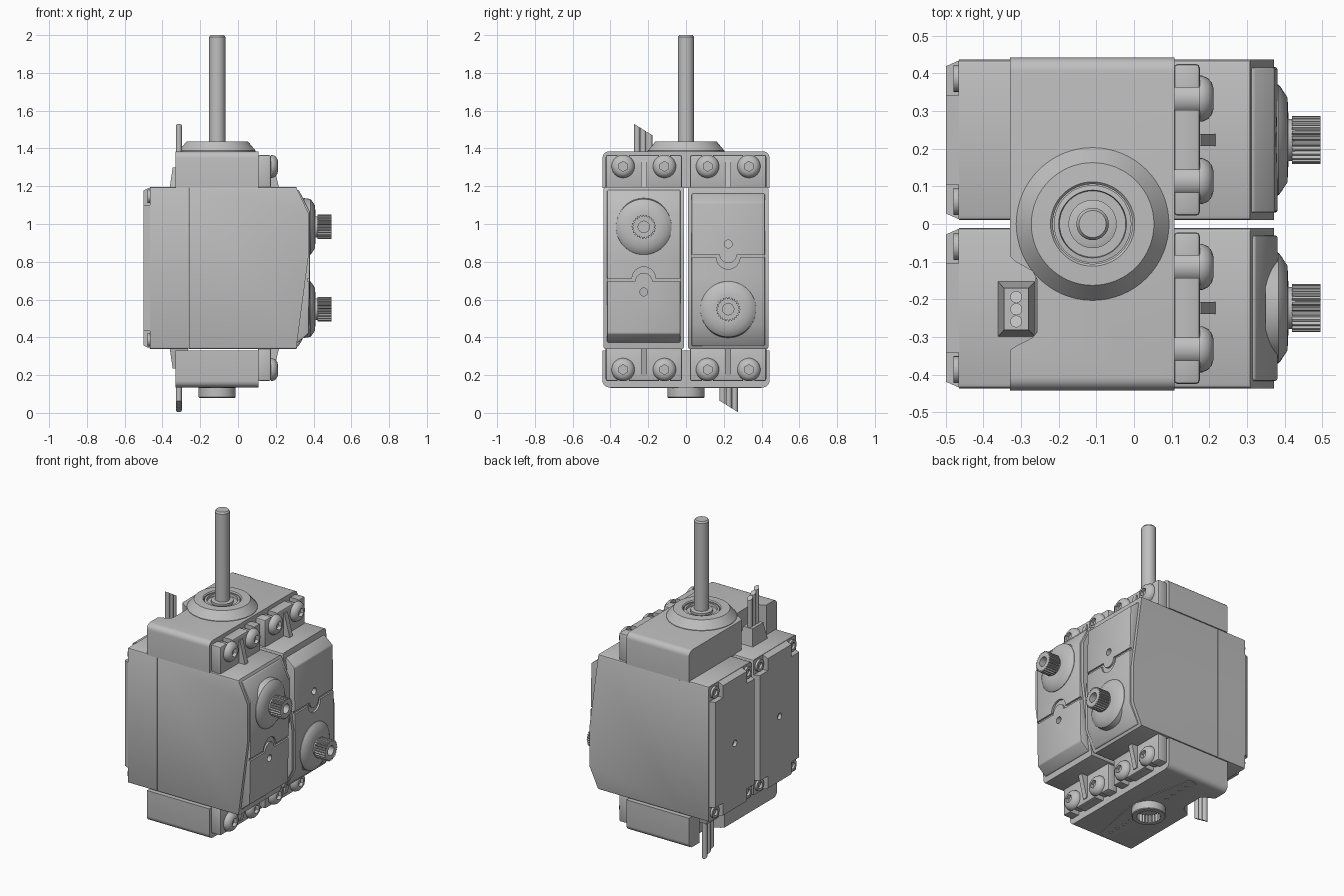
import bpy, bmesh, math
from mathutils import Matrix, Vector

if "Cube" in bpy.data.objects:
    bpy.data.objects.remove(bpy.data.objects["Cube"], do_unlink=True)

grey = bpy.data.materials.new("neutral grey")
grey.use_nodes = True
grey.diffuse_color = (0.52, 0.52, 0.52, 1)
grey.node_tree.nodes["Principled BSDF"].inputs["Base Color"].default_value = grey.diffuse_color

parts = []
MID = 0.767


def half_turn(z):
    """Half turn about the x axis at height z."""
    up = Matrix.Translation((0, 0, z))
    return up @ Matrix.Rotation(math.pi, 4, 'X') @ up.inverted()


def add(name, bm):
    bmesh.ops.recalc_face_normals(bm, faces=bm.faces)
    mesh = bpy.data.meshes.new(name)
    bm.to_mesh(mesh)
    bm.free()
    mesh.materials.append(grey)
    ob = bpy.data.objects.new(name, mesh)
    bpy.context.collection.objects.link(ob)
    parts.append(ob)
    return ob


def prism(name, pts, axis, lo, hi):
    """Extrude a 2D outline along an axis."""
    put = {'x': lambda p, h: (h, *p), 'y': lambda p, h: (p[0], h, p[1]),
           'z': lambda p, h: (*p, h)}[axis]
    bm = bmesh.new()
    rings = [[bm.verts.new(put(p, h)) for p in pts] for h in (lo, hi)]
    n = len(pts)
    bm.faces.new(rings[0])
    bm.faces.new(rings[1])
    for i in range(n):
        j = (i + 1) % n
        bm.faces.new((rings[0][i], rings[0][j], rings[1][j], rings[1][i]))
    return add(name, bm)


def box(name, x, y, z):
    return prism(name, [(x[0], y[0]), (x[1], y[0]), (x[1], y[1]), (x[0], y[1])], 'z', *z)


def turned(name, profile, centre, axis='z', n=48):
    """Closed lathe of (radius, height) points around an axis."""
    bm = bmesh.new()
    turn = Matrix.Rotation(math.pi / 2, 4, 'Y') if axis == 'x' else Matrix()
    place = Matrix.Translation(centre) @ turn
    rings = [[bm.verts.new(place @ Vector((r * math.cos(math.tau * i / n),
              r * math.sin(math.tau * i / n), h))) for i in range(n)] for r, h in profile]
    for a, b in zip(rings, rings[1:]):
        for i in range(n):
            j = (i + 1) % n
            bm.faces.new((a[i], a[j], b[j], b[i]))
    bm.faces.new(rings[0])
    bm.faces.new(rings[-1])
    return add(name, bm)


def bake(ob):
    dg = bpy.context.evaluated_depsgraph_get()
    mesh = bpy.data.meshes.new_from_object(ob.evaluated_get(dg))
    ob.modifiers.clear()
    ob.data = mesh


def bevel(ob, width, segments=2):
    m = ob.modifiers.new("bevel", 'BEVEL')
    m.width, m.segments, m.limit_method = width, segments, 'ANGLE'
    bake(ob)
    return ob


def round_long_edges(ob, width, segments, above=0):
    """Round only the outer edges that run along x."""
    bm = bmesh.new()
    bm.from_mesh(ob.data)
    edges = []
    for e in bm.edges:
        d = e.verts[0].co - e.verts[1].co
        if max(abs(d.y), abs(d.z)) < 1e-5 and e.verts[0].co.z > above:
            edges.append(e)
    bmesh.ops.bevel(bm, geom=edges, offset=width, segments=segments, affect='EDGES', profile=0.5)
    bm.to_mesh(ob.data)
    bm.free()


def cut(ob, *cutters):
    for c in cutters:
        m = ob.modifiers.new("cut", 'BOOLEAN')
        m.operation, m.object, m.solver = 'DIFFERENCE', c, 'EXACT'
    bake(ob)
    for c in cutters:
        parts.remove(c)
        bpy.data.objects.remove(c, do_unlink=True)
    return ob


# ---- One servo; the second is the same thing turned over ----
Y0, Y1, YC = -0.437, -0.01, -0.2235
Z0, Z1, ZS = 0.338, 1.196, 0.985

rear = box("servo_rear_case", (-0.465, -0.262), (Y0, Y1), (Z0, Z1))
front = prism("servo_front_case", [(-0.26, Z0), (0.308, Z0), (0.372, 0.82), (0.372, 1.06),
                                   (0.308, Z1), (-0.26, Z1)], 'y', Y0, Y1)
for case in (rear, front):
    round_long_edges(case, 0.012, 2)

# Rear cover, chamfered, with notched corners and screws
N = 0.095
cover = box("rear_cover", (-0.5, -0.464), (Y0 + 0.002, Y1 - 0.002), (Z0 + 0.002, Z1 - 0.002))
for v in cover.data.vertices:
    if v.co.x < -0.49:
        v.co.y += 0.016 if v.co.y < YC else -0.016
        v.co.z += 0.016 if v.co.z < MID else -0.016
corners = [box("notch", (-0.6, -0.466), ys, zs)
           for ys in ((Y0 - 0.1, Y0 + N), (Y1 - N, Y1 + 0.1))
           for zs in ((Z0 - 0.1, Z0 + N), (Z1 - N, Z1 + 0.1))]
cut(cover, turned("hole", [(0.02, -0.02), (0.02, 0.02)], (-0.5, YC, MID), 'x', 20), *corners)
for sy in (Y0 + 0.05, Y1 - 0.05):
    for sz in (Z0 + 0.05, Z1 - 0.05):
        turned("rear_screw", [(0.02, 0.014), (0.02, 0), (0.036, 0), (0.036, 0.02)],
               (-0.48, sy, sz), 'x', 24)

# Raised front panel with a split seam that loops round a small screw hole
panel = bevel(prism("front_panel", [(0.28, 0.373), (0.318, 0.373), (0.374, 0.42), (0.381, 0.82),
                                    (0.381, 1.065), (0.322, 1.18), (0.28, 1.18)],
                    'y', Y0 + 0.02, Y1 - 0.02), 0.006)
W, R, SZ = 0.008, 0.046, 0.703
arc = [math.pi * i / 14 for i in range(1, 14)]


def loop(r, lift, angles):
    return [(YC + r * math.cos(a), SZ + lift + r * math.sin(a)) for a in angles]


seam = [(Y1, SZ - W), (YC + R, SZ - W)] + loop(R, -W, arc) + [(YC - R, SZ - W), (Y0, SZ - W)]
R2 = R + 2 * W
seam += [(Y0, SZ + W), (YC - R2, SZ + W)] + loop(R2, W, arc[::-1]) + [(YC + R2, SZ + W),
                                                                      (Y1, SZ + W)]
cut(panel, prism("seam_cutter", seam, 'x', 0.368, 0.42),
    turned("hole", [(0.021, 0.345), (0.021, 0.42)], (0, YC, 0.64), 'x', 24))

# Output boss, collar and toothed shaft
turned("output_boss", [(0.152, 0.35), (0.147, 0.384), (0.14, 0.39), (0.112, 0.408), (0.07, 0.41)],
       (0, YC, ZS), 'x')
turned("output_collar", [(0.056, 0.4), (0.056, 0.428)], (0, YC, ZS), 'x')
teeth = 25
gear = [(YC + r * math.cos(math.tau * (i + d) / teeth), ZS + r * math.sin(math.tau * (i + d) / teeth))
        for i in range(teeth) for d, r in ((0, 0.055), (0.25, 0.064), (0.6, 0.064), (0.85, 0.055))]
shaft = prism("output_spline", gear, 'x', 0.42, 0.495)
cut(shaft, turned("bore", [(0.03, 0.44), (0.03, 0.52)], (0, YC, ZS), 'x', 24))

# Mounting ears, ribs and dome screws at both ends of the case
for lo, hi, sz, out in ((Z1 - 0.01, 1.365, 1.305, 1), (0.169, Z0 + 0.01, 0.229, -1)):
    ear = bevel(box("mounting_ear", (0.106, 0.175), (Y0 + 0.012, Y1 - 0.012), (lo, hi)), 0.01)
    tip = sz + out * 0.08
    cut(ear, *[box("slot", (0, 0.3), (sy - 0.03, sy + 0.03), sorted((sz, tip)))
               for sy in (-0.333, -0.114)])
    root = sz - out * 0.13
    prism("ear_rib", [(0.16, root), (0.222, root), (0.18, sz + out * 0.035),
                      (0.16, sz + out * 0.035)], 'y', YC - 0.016, YC + 0.016)
    for sy in (-0.333, -0.114):
        turned("grommet", [(0.044, 0.1), (0.044, 0.178)], (0, sy, sz), 'x', 24)
        head = turned("screw_head", [(0.061, 0.174), (0.061, 0.182), (0.054, 0.197),
                                     (0.042, 0.207), (0.028, 0.211)], (0, sy, sz), 'x', 32)
        cut(head, turned("socket", [(0.026, 0.19), (0.026, 0.23)], (0, sy, sz), 'x', 6))

# Cable relief and three wires with slanted ends
relief = box("cable_relief", (-0.362, -0.262), (-0.3, -0.152), (Z1 - 0.005, 1.3))
for v in relief.data.vertices:
    if v.co.z > 1.25:
        v.co.x = -0.313 + (v.co.x + 0.312) * 0.65
        v.co.y = -0.226 + (v.co.y + 0.226) * 0.75
for i in range(3):
    wy = -0.259 + i * 0.0325
    wire = turned("wire", [(0.016, 1.25), (0.016, 1.505)], (-0.313, wy, 0), 'z', 16)
    for v in wire.data.vertices:
        if v.co.z > 1.4:
            v.co.z = 1.53 - (v.co.y + 0.275) * 0.62

# ---- Bracket: block with a rounded notch beside the cable ----
outline = [(-0.33, 0.442), (0.108, 0.442), (0.108, -0.442), (-0.33, -0.442), (-0.33, -0.335),
           (-0.315, -0.325), (-0.27, -0.302), (-0.256, -0.285), (-0.256, -0.15),
           (-0.27, -0.125), (-0.315, -0.1), (-0.33, -0.085)]
bracket = prism("upper_bracket", outline, 'z', Z1 - 0.006, 1.385)
round_long_edges(bracket, 0.035, 5, above=1.3)

# Turn a copy of everything over for the second servo and lower bracket
for ob in list(parts):
    twin = ob.copy()
    twin.data = ob.data.copy()
    twin.data.transform(half_turn(0.76 if ob is bracket else MID))
    twin.name = "lower_bracket" if ob is bracket else "second_" + ob.name
    bpy.context.collection.objects.link(twin)
    parts.append(twin)

# ---- Main axle on top: flared housing, bearing and rod ----
AX = (-0.11, 0, 0)
turned("bearing_housing", [(0.203, 1.38), (0.203, 1.388), (0.163, 1.436), (0.112, 1.438),
                           (0.106, 1.432), (0.106, 1.4)], AX, 'z', 64)
turned("bearing_outer_ring", [(0.103, 1.38), (0.103, 1.428), (0.09, 1.43), (0.088, 1.415)], AX)
turned("bearing_inner_ring", [(0.064, 1.39), (0.064, 1.43), (0.05, 1.434)], AX)
turned("axle_rod", [(0.043, 1.38), (0.043, 1.99), (0.036, 2.0)], AX)

# ---- Horn under the lower bracket: tapered arms, holes and toothed hub ----
Z = 0.135
half = [(0.098, 0.06), (0.035, 0.385), (0.02, 0.4), (-0.02, 0.4), (-0.035, 0.385), (-0.098, 0.06)]
plan = [(AX[0] + px, py) for px, py in half + [(-px, -py) for px, py in half]]
horn = prism("horn_arms", plan, 'z', Z - 0.004, Z + 0.01)
cut(horn, *[turned("hole", [(0.013, 0.1), (0.013, 0.2)], (AX[0], s * hy, 0), 'z', 16)
            for s in (-1, 1) for hy in (0.16, 0.22, 0.28, 0.34)])
hub = bevel(turned("horn_hub", [(0.098, 0.08), (0.098, 0.145)], AX), 0.004, 1)
bore = [(AX[0] + r * math.cos(math.tau * i / 50), r * math.sin(math.tau * i / 50))
        for i, r in enumerate([0.072, 0.064] * 25)]
cut(hub, prism("bore", bore, 'z', 0.05, 0.13))

# Smooth shading with crisp edges
bpy.ops.object.select_all(action='DESELECT')
for ob in parts:
    ob.select_set(True)
bpy.context.view_layer.objects.active = parts[0]
bpy.ops.object.shade_smooth_by_angle(angle=math.radians(32))
